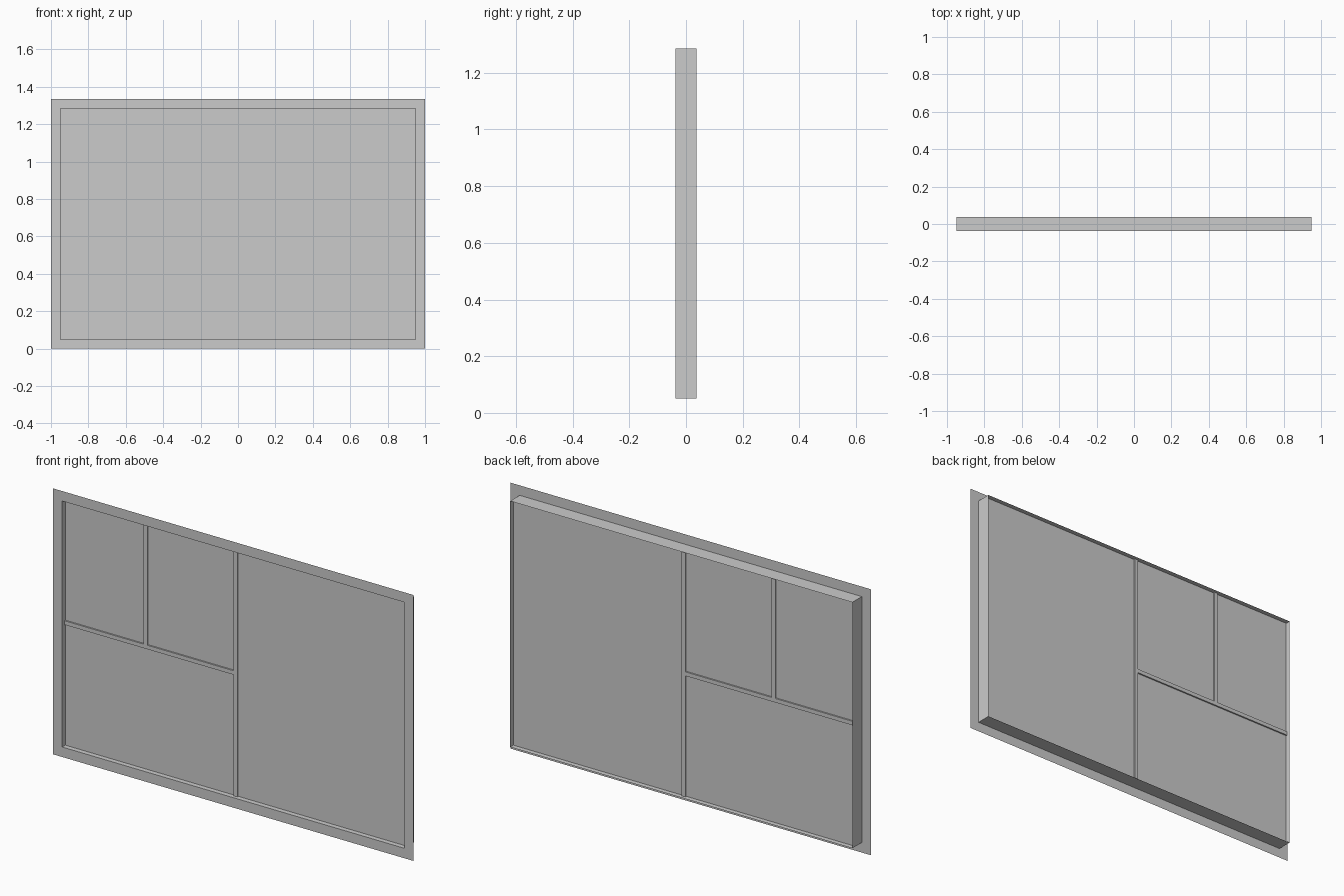
import bpy, bmesh

if "Cube" in bpy.data.objects:
    bpy.data.objects.remove(bpy.data.objects["Cube"])

W, H, M = 1.0, 1.335, 0.05      # half width, height, trim width
Y0, Y1 = -0.0375, 0.0375        # front and back of the casing
XI, Z0, Z1 = W - M, M, H - M    # opening
BAR = 0.01                      # half width of glazing bars
ZM = H / 2                      # height of the horizontal bar


def loop(bm, x, za, zb, y):
    return [bm.verts.new(p) for p in ((-x, y, za), (x, y, za), (x, y, zb), (-x, y, zb))]


def bridge(name, a, b):
    """Thin band of faces between two rectangular loops."""
    bm = bmesh.new()
    la, lb = loop(bm, *a), loop(bm, *b)
    for i in range(4):
        j = (i + 1) % 4
        bm.faces.new((la[i], la[j], lb[j], lb[i]))
    finish(name, bm)


def box(name, x0, x1, y0, y1, z0, z1):
    bm = bmesh.new()
    bmesh.ops.create_cube(bm, size=1)
    for v in bm.verts:
        v.co = ((x0 + x1) / 2 + v.co.x * (x1 - x0),
                (y0 + y1) / 2 + v.co.y * (y1 - y0),
                (z0 + z1) / 2 + v.co.z * (z1 - z0))
    finish(name, bm)


def finish(name, bm):
    me = bpy.data.meshes.new(name)
    bm.to_mesh(me)
    bm.free()
    bpy.context.collection.objects.link(bpy.data.objects.new(name, me))


# flat trim around the opening, and the casing running back from it
bridge("front_trim", (W, 0, H, Y0), (XI, Z0, Z1, Y0))
bridge("casing", (XI, Z0, Z1, Y0), (XI, Z0, Z1, Y1))

# panes recessed from both sides
G = 0.0125
box("right_pane", BAR, XI, -G, G, Z0, Z1)
box("lower_left_pane", -XI, -BAR, -G, G, Z0, ZM - BAR)
box("upper_left_pane", -XI, -0.5 - BAR, -G, G, ZM + BAR, Z1)
box("upper_middle_pane", -0.5 + BAR, -BAR, -G, G, ZM + BAR, Z1)

# glazing bars standing slightly proud of the panes
B = 0.02
box("centre_bar", -BAR, BAR, -B, B, Z0, Z1)
box("cross_bar", -XI, -BAR, -B, B, ZM - BAR, ZM + BAR)
box("short_bar", -0.5 - BAR, -0.5 + BAR, -B, B, ZM + BAR, Z1)
